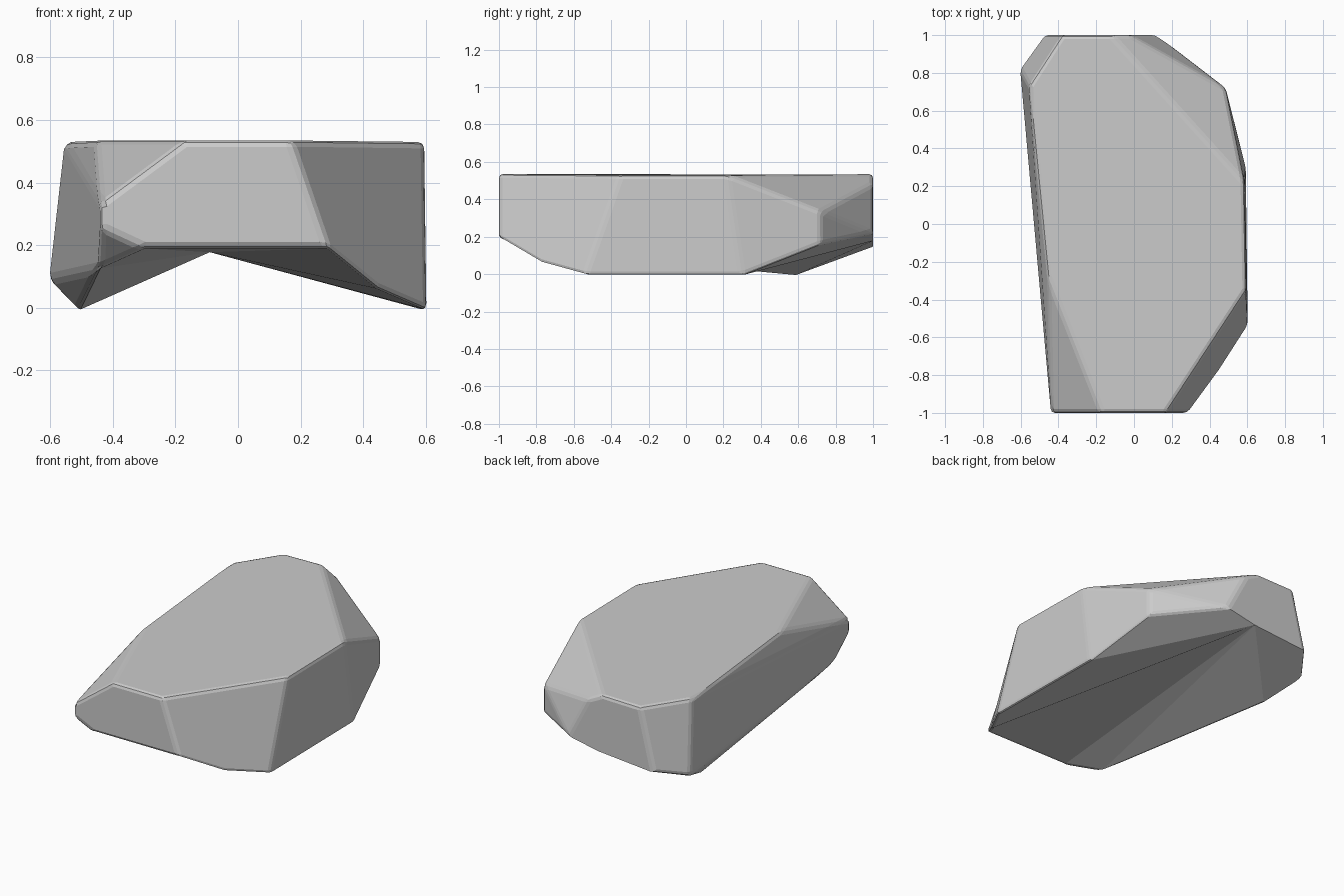
import bpy, bmesh

if "Cube" in bpy.data.objects:
    bpy.data.objects.remove(bpy.data.objects["Cube"])

# Corner points of the boulder
top = [(-.17, -1, .535), (.17, -1, .535), (.595, -.35, .53), (.585, .22, .53),
       (-.12, 1, .535), (-.38, 1, .53), (-.555, .73, .53), (-.455, -.28, .535)]
sides = [(-.44, -1, .335), (-.44, -1, .255), (.485, .72, .335), (.485, .72, .16),
         (-.02, 1, .485), (.12, 1, .22), (-.475, 1, .145), (-.605, .82, .09)]
apex = (-.09, 1, .178)
rim = [apex, (.592, .30, -.006), (.602, -.54, -.006), (.45, -.78, .06), (.29, -1, .19),
       (-.30, -1, .19), (-.445, -.83, .125), (-.51, .58, -.008)]

# Convex body
bm = bmesh.new()
for p in top + sides:
    bm.verts.new(p)
rim_verts = [bm.verts.new(p) for p in rim]
rim_set = set(rim_verts)
bmesh.ops.convex_hull(bm, input=bm.verts[:])
bm.normal_update()

# Open the underside, then merge nearly flat facets
under = [f for f in bm.faces if f.normal.z < -.3 and all(v in rim_set for v in f.verts)]
bmesh.ops.delete(bm, geom=under, context='FACES')
bmesh.ops.dissolve_limit(bm, angle_limit=.2, verts=[], edges=bm.edges[:])

# Hollow underside fanned from the raised back corner
tip = rim_verts[0]
fan = set()
for e in [e for e in bm.edges if e.is_boundary]:
    if tip not in e.verts:
        fan.add(bm.faces.new((tip, e.verts[0], e.verts[1])))
loose = [v for v in bm.verts if not v.link_faces]
bmesh.ops.delete(bm, geom=loose, context='VERTS')
bmesh.ops.recalc_face_normals(bm, faces=bm.faces[:])

# Only the outer edges are worn, not the folds of the underside
weight = bm.edges.layers.float.new("bevel_weight_edge")
for e in bm.edges:
    inner = all(f in fan for f in e.link_faces)
    e[weight] = 0 if inner or tip in e.verts else 1

mesh = bpy.data.meshes.new("boulder")
bm.to_mesh(mesh)
bm.free()
rock = bpy.data.objects.new("boulder", mesh)
bpy.context.collection.objects.link(rock)

bev = rock.modifiers.new("worn_edges", 'BEVEL')
bev.width = .021
bev.segments = 2
bev.limit_method = 'WEIGHT'
bev.use_clamp_overlap = False
bpy.context.view_layer.objects.active = rock
rock.select_set(True)
bpy.ops.object.shade_flat()
